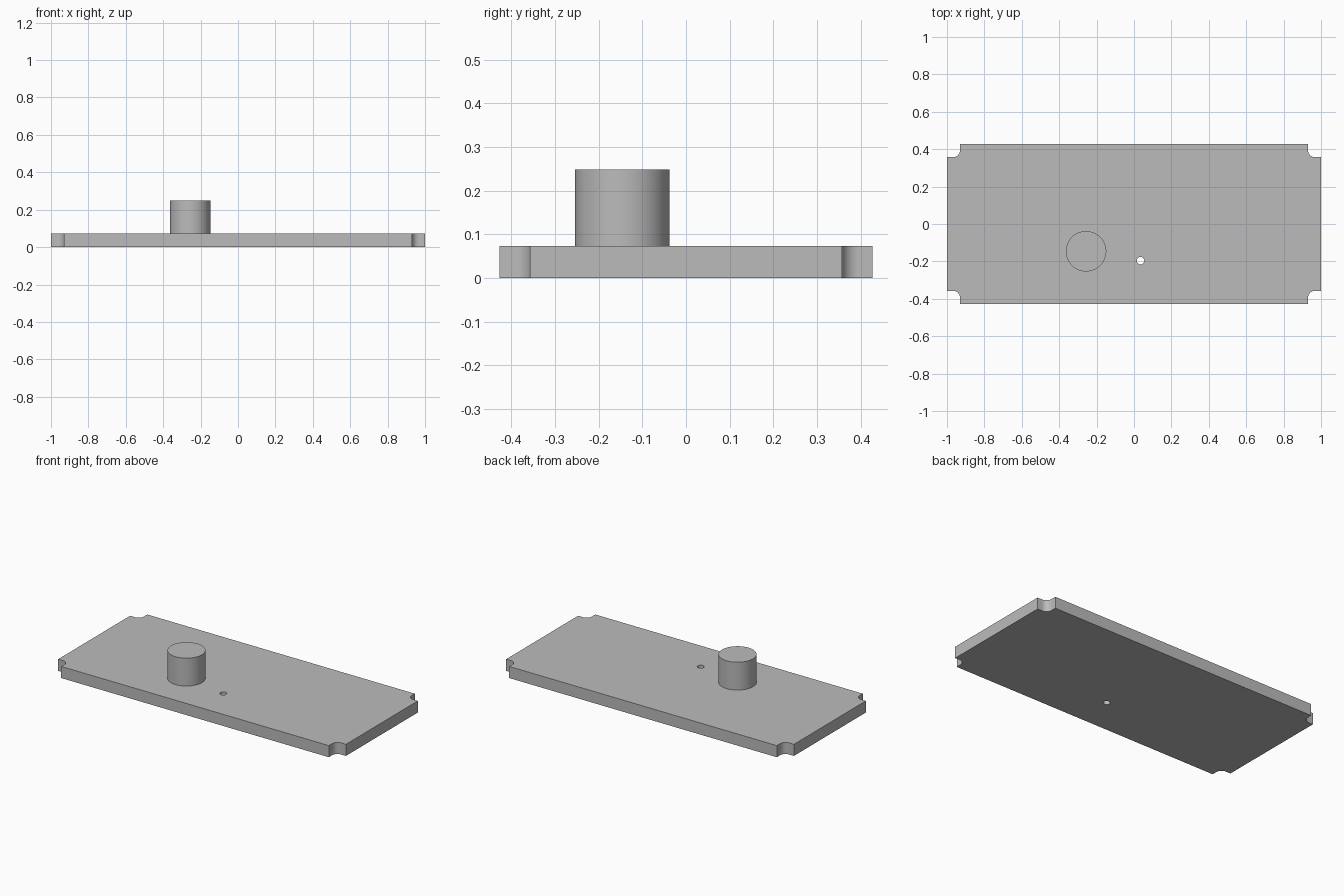
import bpy
import bmesh
from math import cos, sin, pi

cube = bpy.data.objects.get("Cube")
if cube:
    bpy.data.objects.remove(cube, do_unlink=True)

HALF_X, HALF_Y, THICK = 1.0, 0.427, 0.073
NOTCH, FILLET = 0.07, 0.038
PEG_TOP = 0.248

# One plain grey for everything
grey = bpy.data.materials.new("plain grey")
grey.use_nodes = True
colour = (0.5, 0.5, 0.5, 1)
grey.diffuse_color = colour
grey.node_tree.nodes["Principled BSDF"].inputs["Base Color"].default_value = colour


def arc(cx, cy, r, start, end, steps):
    angles = [start + (end - start) * i / steps for i in range(steps + 1)]
    return [(cx + r * cos(a), cy + r * sin(a)) for a in angles]


def circle(cx, cy, r, steps):
    return arc(cx, cy, r, 0, 2 * pi, steps)[:-1]


def prism(name, loops, bottom, top):
    """Extrude an outline, with optional hole loops, from bottom to top."""
    bm = bmesh.new()
    edges = []
    for loop in loops:
        verts = [bm.verts.new((x, y, bottom)) for x, y in loop]
        edges += [bm.edges.new((v, verts[i - 1])) for i, v in enumerate(verts)]
    bmesh.ops.triangle_fill(bm, edges=edges, use_beauty=True, normal=(0, 0, 1))
    result = bmesh.ops.extrude_face_region(bm, geom=bm.faces[:], use_keep_orig=True)
    for v in result["geom"]:
        if isinstance(v, bmesh.types.BMVert):
            v.co.z = top
    bmesh.ops.recalc_face_normals(bm, faces=bm.faces[:])
    mesh = bpy.data.meshes.new(name)
    bm.to_mesh(mesh)
    bm.free()
    mesh.materials.append(grey)
    obj = bpy.data.objects.new(name, mesh)
    bpy.context.collection.objects.link(obj)
    bpy.ops.object.select_all(action="DESELECT")
    obj.select_set(True)
    bpy.context.view_layer.objects.active = obj
    bpy.ops.object.shade_smooth_by_angle(angle=pi / 6)
    return obj


# Notched corner with a rounded inner edge, mirrored to all four corners
nx, ny = HALF_X - NOTCH, HALF_Y - NOTCH
corner = [(HALF_X, ny)]
corner += arc(nx + FILLET, ny + FILLET, FILLET, 1.5 * pi, pi, 12)
corner += [(nx, HALF_Y)]
outline = []
for sx, sy in ((1, 1), (-1, 1), (-1, -1), (1, -1)):
    points = [(x * sx, y * sy) for x, y in corner]
    outline += points if sx * sy > 0 else points[::-1]

# Base plate with its small through hole
prism("base_plate", [outline, circle(0.035, -0.196, 0.02, 32)], 0, THICK)

# Round peg standing on the plate
prism("round_peg", [circle(-0.256, -0.146, 0.108, 64)], THICK, PEG_TOP)
